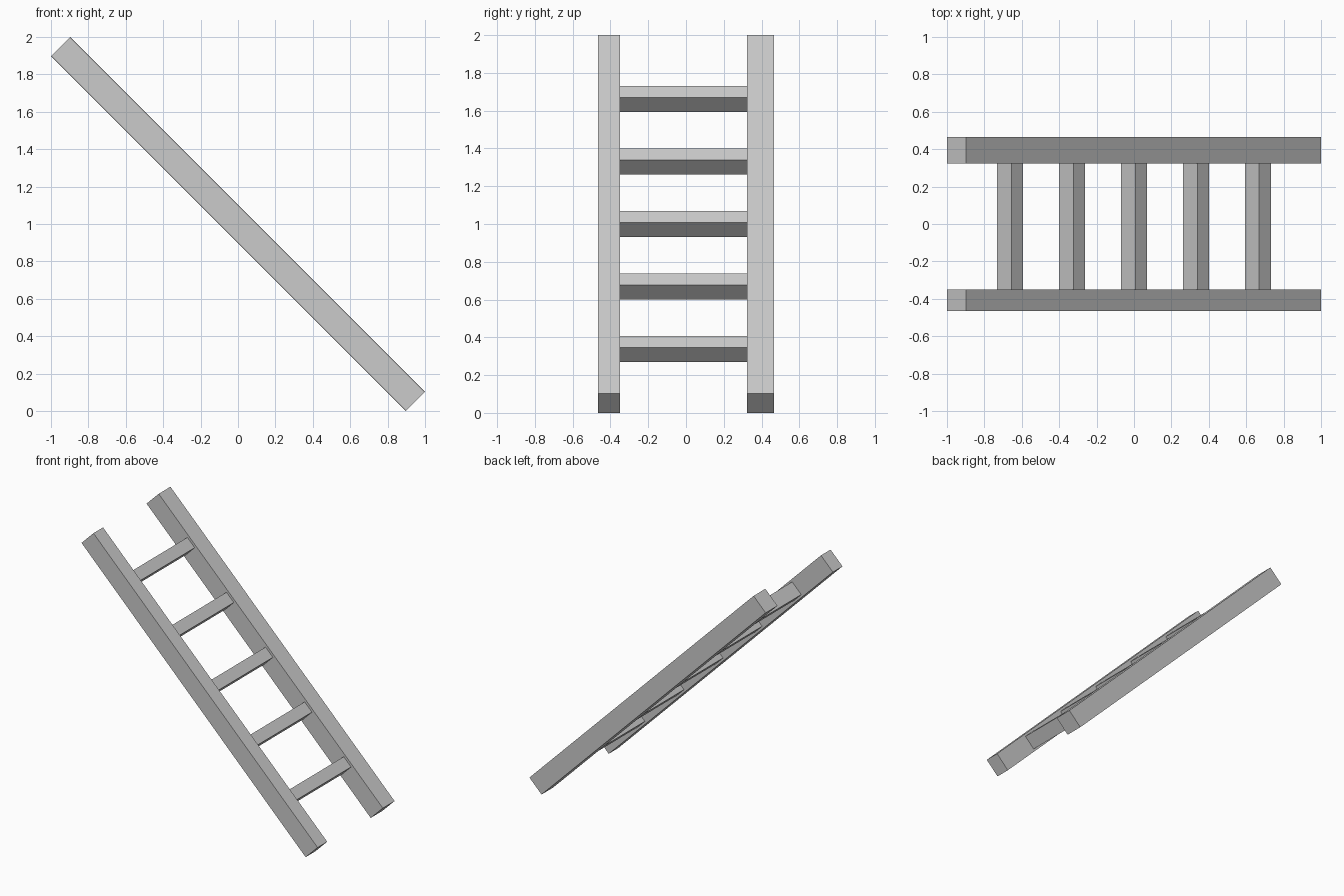
import bpy
import math

cube = bpy.data.objects.get("Cube")
if cube:
    bpy.data.objects.remove(cube, do_unlink=True)

# Single flat grey
grey = bpy.data.materials.new("plain_grey")
grey.use_nodes = True
colour = (0.6, 0.6, 0.6, 1)
grey.diffuse_color = colour
grey.node_tree.nodes["Principled BSDF"].inputs["Base Color"].default_value = colour

TILT = math.radians(45)


def beam(name, x, z, y_min, y_max, length, depth):
    """Box leaning with the ladder: length runs down the slope, depth across it."""
    bpy.ops.mesh.primitive_cube_add(size=1, location=(x, (y_min + y_max) / 2, z),
                                    rotation=(0, TILT, 0))
    obj = bpy.context.object
    obj.name = name
    obj.scale = (length, y_max - y_min, depth)
    bpy.ops.object.transform_apply(location=False, rotation=True, scale=True)
    obj.data.materials.append(grey)
    return obj


# Side rails, the left one slightly thicker
RIGHT_INNER, LEFT_INNER, OUTER = -0.349, 0.323, 0.465
rail_length = 1.898 * math.sqrt(2)
beam("right_rail", 0, 1, -OUTER, RIGHT_INNER, rail_length, 0.143)
beam("left_rail", 0, 1, LEFT_INNER, OUTER, rail_length, 0.145)

# Evenly spaced rungs between the rails
SPACING = 0.331
for i in range(5):
    step = (i - 2) * SPACING
    beam(f"rung_{i + 1}", -step, 1 + step, RIGHT_INNER, LEFT_INNER, 0.088, 0.109)
